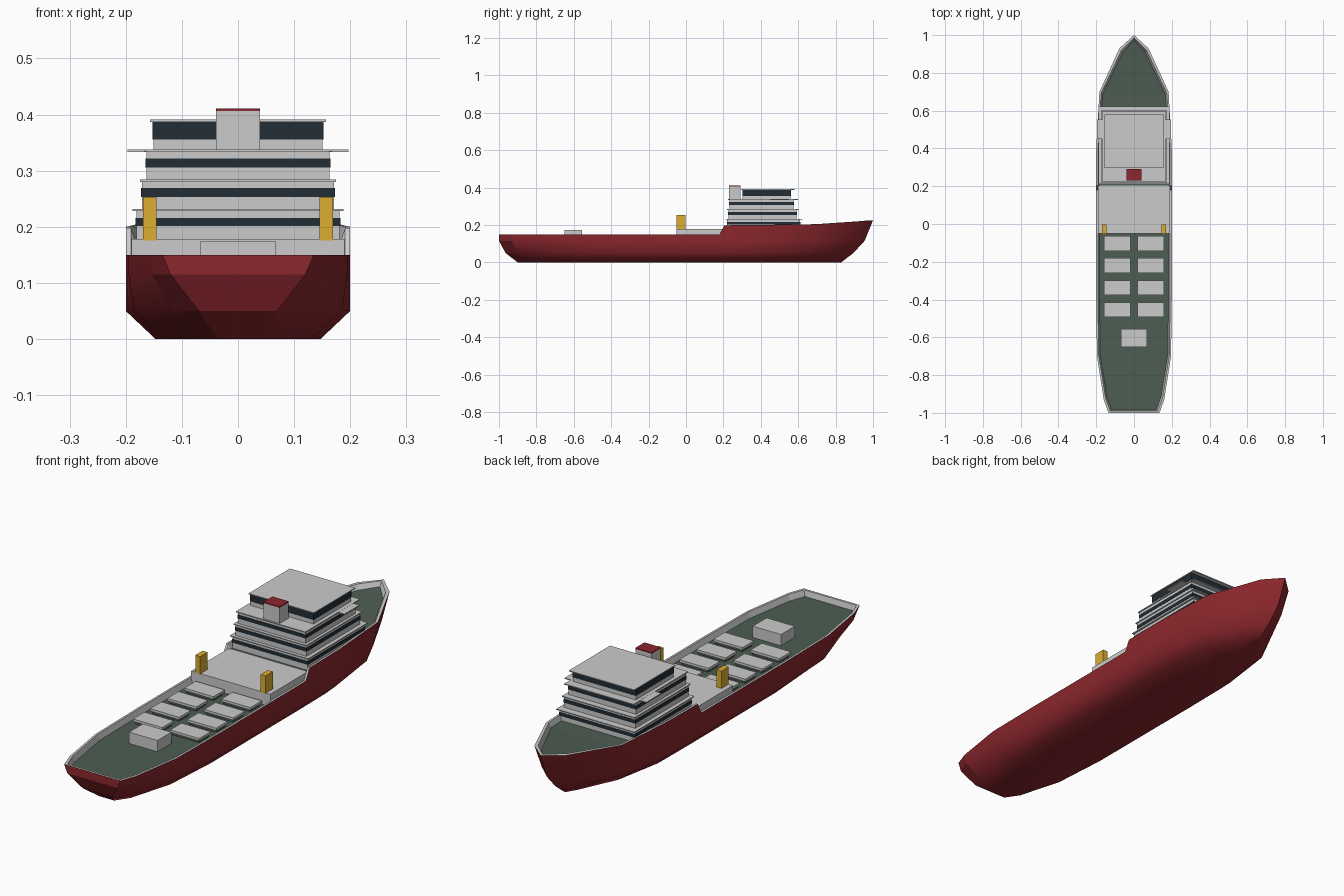
import bpy, bmesh, math

if "Cube" in bpy.data.objects:
    bpy.data.objects.remove(bpy.data.objects["Cube"])


def material(name, rgb):
    m = bpy.data.materials.new(name)
    m.diffuse_color = (*rgb, 1)
    m.use_nodes = True
    m.node_tree.nodes["Principled BSDF"].inputs["Base Color"].default_value = m.diffuse_color
    return m


RED = material("hull_red", (0.26, 0.02, 0.026))
GREEN = material("deck_green", (0.075, 0.11, 0.085))
GLASS = material("window_dark", (0.015, 0.026, 0.035))
YELLOW = material("crane_yellow", (0.72, 0.42, 0.03))


def finish(name, bm, mat=None):
    bmesh.ops.remove_doubles(bm, verts=bm.verts, dist=1e-5)
    bmesh.ops.recalc_face_normals(bm, faces=bm.faces)
    me = bpy.data.meshes.new(name)
    bm.to_mesh(me)
    bm.free()
    ob = bpy.data.objects.new(name, me)
    bpy.context.collection.objects.link(ob)
    if mat:
        me.materials.append(mat)
    return ob


def box(name, x0, x1, y0, y1, z0, z1, mat=None):
    bm = bmesh.new()
    bmesh.ops.create_cube(bm, size=1)
    for v in bm.verts:
        v.co.x = x0 + (v.co.x + 0.5) * (x1 - x0)
        v.co.y = y0 + (v.co.y + 0.5) * (y1 - y0)
        v.co.z = z0 + (v.co.z + 0.5) * (z1 - z0)
    return finish(name, bm, mat)


def loft(name, rows, mat=None, stern=True):
    """Each row is one level of the half ship, from stern to bow."""
    bm = bmesh.new()
    port = [[bm.verts.new((-x, y, z)) for x, y, z in r] for r in rows]
    star = [[bm.verts.new(p) for p in r] for r in rows]
    for side in (port, star):
        for a, b in zip(side, side[1:]):
            for i in range(len(a) - 1):
                q = (a[i], a[i + 1], b[i + 1], b[i])
                # triangle where the level is already on the centre line
                bm.faces.new(q)
    if stern:
        for j in range(len(rows) - 1):
            bm.faces.new((port[j][0], star[j][0], star[j + 1][0], port[j + 1][0]))
    return bm, port, star


# Hull stations at rail level
Y = [-1, -.93, -.7, -.4, 0, .18, .205, .4, .7, .93, 1]
TOP = [.15, .15, .15, .15, .15, .15, .198, .2, .204, .219, .225]
RAIL = [.135, .16, .196, .2, .2, .2, .2, .2, .183, .077, 0]
MID = [.12, .153, .195, .2, .2, .2, .2, .2, .178, .07, 0]
CHINE = [.07, .115, .185, .2, .2, .2, .2, .198, .165, .055, 0]
KEEL = [.035, .075, .13, .147, .147, .147, .147, .145, .105, .03, 0]


def station_y(y, stern, bow):
    if y > .4:
        return .4 + (y - .4) / .6 * (bow - .4)
    if y < -.4:
        return -.4 + (y + .4) / .6 * (-.4 - stern)
    return y


def level(widths, stern, bow, z=None):
    return [(w, station_y(y, stern, bow), t if z is None else z)
            for w, y, t in zip(widths, Y, TOP)]


# Hull: shell, flat bottom and faceted transom
bm, port, star = loft("hull", [level(KEEL, -.9, .83, 0), level(CHINE, -.965, .895, .05),
                               level(MID, -1, .955, .115), level(RAIL, -1, 1)])
for i in range(len(Y) - 1):
    bm.faces.new((port[0][i], port[0][i + 1], star[0][i + 1], star[0][i]))
hull = finish("hull", bm, RED)
bpy.context.view_layer.objects.active = hull
hull.select_set(True)
bpy.ops.object.shade_smooth_by_angle(angle=math.radians(50))
for p in hull.data.polygons:
    if all(hull.data.vertices[v].co.y < -.89 for v in p.vertices):
        p.use_smooth = False

# Bulwark (rail cap and inner wall) and the stepped deck inside it
inner = level([max(w - .009, 0) for w in RAIL], -.99, .985)
deck_row = [(max(w - .017, 0), station_y(y, -.985, .975), .125 if t < .16 else t - .022)
            for w, y, t in zip(RAIL, Y, TOP)]
bm, _, _ = loft("bulwark", [level(RAIL, -1, 1), inner, deck_row])
finish("bulwark", bm)
bm, port, star = loft("deck", [deck_row], stern=False)
for i in range(len(Y) - 1):
    bm.faces.new((port[0][i], star[0][i], star[0][i + 1], port[0][i + 1]))
deck = finish("deck", bm, GREEN)
if deck.data.polygons[0].normal.z < 0:
    deck.data.flip_normals()

# Cargo hatches in two rows
for r in range(4):
    y = -.103 - r * .117
    for s in (-1, 1):
        x = s * .089
        box("hatch_coaming", x - .064, x + .064, y - .032, y + .032, .12, .138, GREEN)
        box("hatch_cover", x - .07, x + .07, y - .039, y + .039, .136, .147)

# Aft deck house, mid platform and crane posts
box("aft_house", -.068, .068, -.65, -.555, .12, .174)
box("mid_platform", -.19, .19, -.05, .205, .12, .178)
for s in (-1, 1):
    box("crane_post", s * .157 - .012, s * .157 + .012, -.052, -.002, .176, .253, YELLOW)

# Superstructure tiers: half width, y range, z range, window band z range
tiers = [(.181, .22, .61, .172, .23, .201, .216),
         (.171, .226, .592, .23, .282, .253, .269),
         (.163, .232, .575, .282, .336, .306, .322),
         (.151, .303, .56, .336, .389, .356, .387)]
for w, y0, y1, z0, z1, b0, b1 in tiers:
    box("accommodation_tier", -w, w, y0, y1, z0, z1)
    e = .0015
    box("window_band", -w - e, w + e, y0 - e, y1 + e, b0, b1, GLASS)

# Overhanging deck slabs, bridge wings and roof
for w, y0, y1, z in [(.188, .212, .622, .23), (.175, .218, .602, .282),
                     (.167, .224, .598, .336), (.157, .297, .58, .389)]:
    box("deck_slab", -w, w, y0, y1, z - .002, z + .002)
box("bridge_wings", -.197, .197, .45, .552, .3335, .3375)

# Funnel with red cap
box("funnel", -.039, .039, .23, .292, .336, .406)
box("funnel_cap", -.039, .039, .23, .292, .406, .411, RED)
